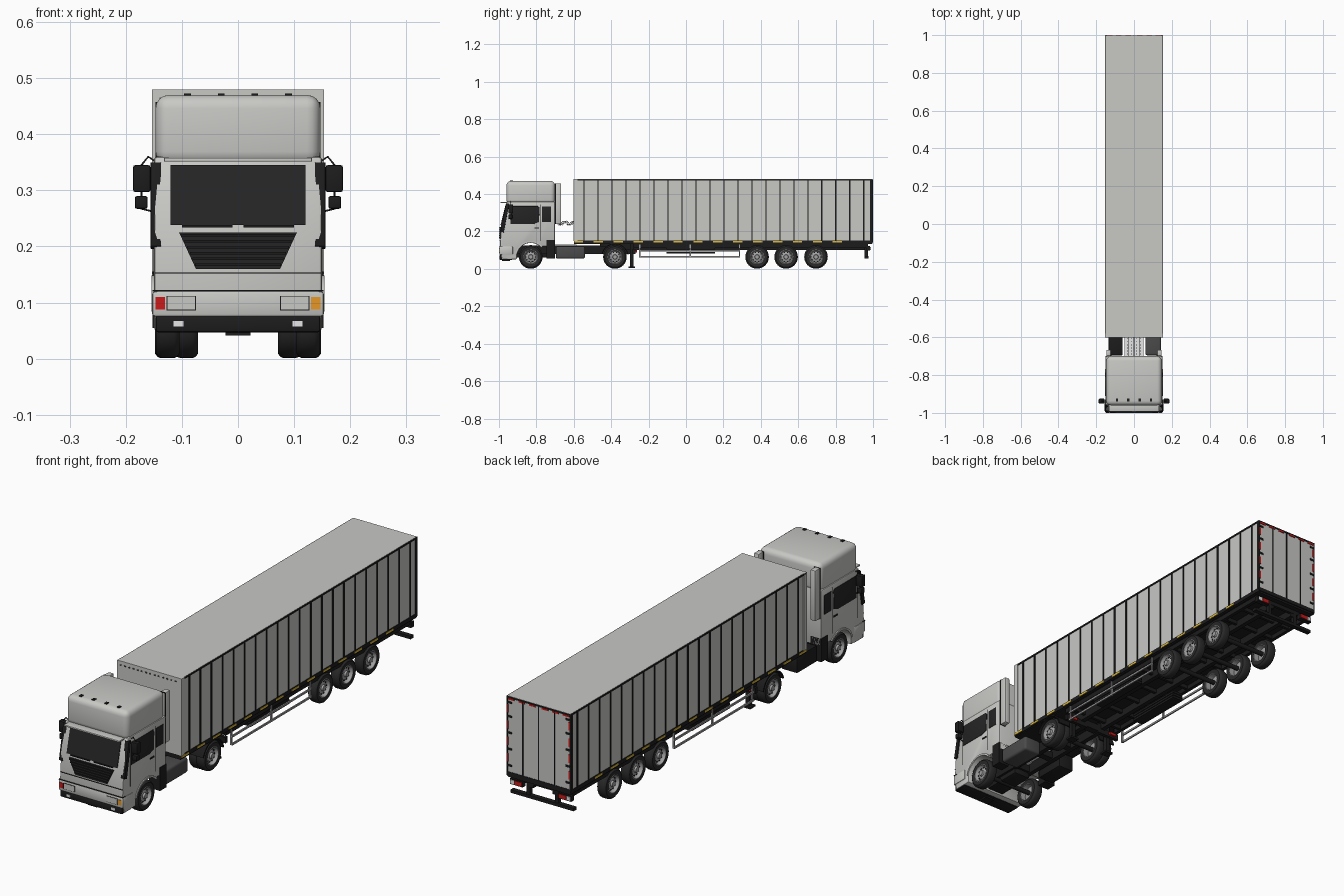
import bpy, bmesh, math
from mathutils import Vector

if "Cube" in bpy.data.objects:
    bpy.data.objects.remove(bpy.data.objects["Cube"])


def material(name, r, g, b):
    m = bpy.data.materials.new(name)
    m.use_nodes = True
    m.diffuse_color = (r, g, b, 1)
    m.node_tree.nodes["Principled BSDF"].inputs["Base Color"].default_value = (r, g, b, 1)
    return m


GREY = material("body grey", .58, .58, .56)
BLACK = material("chassis black", .012, .012, .012)
GLASS = material("dark glass", .018, .018, .019)
RUBBER = material("tyre rubber", .022, .022, .022)
TANK = material("tank grey", .07, .07, .07)
STEEL = material("wheel steel", .36, .36, .36)
WHITE = material("lamp white", .8, .8, .8)
RED = material("signal red", .6, .01, .01)
AMBER = material("signal amber", .85, .33, .02)
YELLOW = material("marker yellow", .75, .5, .04)
made = []


def finish(name, bm, mat, bevel=0, segments=2):
    bmesh.ops.recalc_face_normals(bm, faces=bm.faces)
    if bevel:
        edges = [e for e in bm.edges if e.calc_face_angle(0) > math.radians(35)]
        bmesh.ops.bevel(bm, geom=edges, offset=bevel, segments=segments,
                        profile=.5, affect='EDGES', clamp_overlap=True)
    me = bpy.data.meshes.new(name)
    bm.to_mesh(me)
    bm.free()
    me.materials.append(mat)
    ob = bpy.data.objects.new(name, me)
    bpy.context.collection.objects.link(ob)
    made.append(ob)
    return ob


def add_prism(bm, pts, axis, a, b):
    """Extrude a 2D outline along x (outline in y,z) or y (outline in x,z)."""
    at = (lambda u, v, d: (d, u, v)) if axis == 'x' else (lambda u, v, d: (u, d, v))
    face = bm.faces.new([bm.verts.new(at(u, v, a)) for u, v in pts])
    new = bmesh.ops.extrude_face_region(bm, geom=[face])['geom']
    bmesh.ops.translate(bm, vec=Vector(at(0, 0, b - a)),
                        verts=[g for g in new if isinstance(g, bmesh.types.BMVert)])


def prism(name, mat, pts, axis, a, b, both=False, bevel=0, segments=2):
    bm = bmesh.new()
    add_prism(bm, pts, axis, a, b)
    if both:
        flipped = pts if axis == 'x' else [(-u, v) for u, v in pts]
        ends = (-a, -b) if axis == 'x' else (a, b)
        add_prism(bm, flipped, axis, *ends)
    return finish(name, bm, mat, bevel, segments)


def boxes(name, mat, items, both=False, bevel=0, segments=2):
    """Join axis-aligned boxes (x0, x1, y0, y1, z0, z1) into one part."""
    bm = bmesh.new()
    for x0, x1, y0, y1, z0, z1 in items:
        outline = [(y0, z0), (y1, z0), (y1, z1), (y0, z1)]
        add_prism(bm, outline, 'x', x0, x1)
        if both:
            add_prism(bm, outline, 'x', -x0, -x1)
    return finish(name, bm, mat, bevel, segments)


def arc(y, z, r, start, end, n=12):
    angles = [math.radians(start + (end - start) * i / n) for i in range(n + 1)]
    return [(y + r * math.cos(t), z + r * math.sin(t)) for t in angles]


def tube(name, mat, pts, radius):
    cu = bpy.data.curves.new(name, 'CURVE')
    cu.dimensions = '3D'
    cu.bevel_depth = radius
    cu.bevel_resolution = 1
    sp = cu.splines.new('POLY')
    sp.points.add(len(pts) - 1)
    for p, co in zip(sp.points, pts):
        p.co = (*co, 1)
    cu.materials.append(mat)
    bpy.context.collection.objects.link(bpy.data.objects.new(name, cu))


def lathe(name, mat, profile):
    """Spin a (radius, x) profile around the x axis."""
    bm = bmesh.new()
    vs = [bm.verts.new((x, 0, r)) for r, x in profile]
    es = [bm.edges.new(p) for p in zip(vs, vs[1:])]
    bmesh.ops.spin(bm, geom=vs + es, cent=(0, 0, 0), axis=(1, 0, 0),
                   angle=math.tau, steps=32)
    bmesh.ops.remove_doubles(bm, verts=bm.verts, dist=.0001)
    return finish(name, bm, mat)


# Cab shell: lower body with wheel arch, rounded roof, arch lips
AXLE, HUB = -.83, .064
cab = [(-.958, .36), (-.988, .235), (-.995, .12), (-.985, .05)]
cab += arc(AXLE, HUB, .075, 190, 48) + [(-.70, .12), (-.70, .36)]
prism("cab_body", GREY, cab, 'x', -.15, .15, bevel=.006)
boxes("cab_roof", GREY, [(-.147, .147, -.96, -.70, .345, .47)], bevel=.024, segments=4)
lip = arc(AXLE, HUB, .084, 165, 42) + arc(AXLE, HUB, .076, 42, 165)
prism("arch_lip", GREY, lip, 'x', .14, .154, both=True)
boxes("sun_visor", GREY, [(-.132, .132, -.992, -.95, .351, .358)], bevel=.002)
boxes("roof_lamp", BLACK, [(x - .006, x + .006, -.94, -.925, .467, .473)
                           for x in (-.09, -.03, .03, .09)])
boxes("side_fairing", GREY, [(.122, .146, -.70, -.667, .24, .457)], both=True, bevel=.004)
boxes("fairing_gap", BLACK, [(.12, .1468, -.7, -.696, .24, .457)], both=True)

# Windows and grille
glass = [(-.955, .345), (-.9645, .345), (-.9905, .238), (-.98, .238)]
prism("windscreen", GLASS, glass, 'x', -.12, .12)
door_glass = [(-.938, .24), (-.94, .335), (-.79, .335), (-.783, .325),
              (-.786, .25), (-.815, .24)]
prism("door_window", GLASS, door_glass, 'x', .148, .152, both=True, bevel=.001)
boxes("rear_window", GLASS, [(.148, .152, -.77, -.722, .25, .333)], both=True, bevel=.001)
deflector = [(-.945, .35), (-.962, .35), (-.992, .2), (-.974, .195)]
prism("corner_deflector", BLACK, deflector, 'x', .137, .156, both=True, bevel=.002)
prism("grille", GLASS, [(-.105, .225), (.105, .225), (.075, .16), (-.075, .16)],
      'y', -.996, -.97)
slats = []
for i in range(6):
    z = .165 + i * .0105
    half = .074 + (z - .16) * .46
    slats.append((-half, half, -1, -.99, z, z + .0045))
boxes("grille_slat", BLACK, slats)
boxes("wiper", BLACK, [(x, x + .09, -.994, -.986, .234, .238) for x in (-.1, .01)])

# Door seams and handles, front seams
boxes("door_seam", BLACK, [(.149, .1507, y, y + .002, .15, .345) for y in (-.945, -.777)]
      + [(.149, .153, -.81, -.785, .215, .221)], both=True)
boxes("front_seam", BLACK, [(-.148, .148, -.996, -.98, .152, .154),
                            (-.152, .152, -.998, -.98, .12, .1225)])

# Bumper and front lamps
boxes("bumper", GREY, [(-.153, .153, -.998, -.925, .075, .12)], bevel=.005)
boxes("lower_bumper", BLACK, [(-.147, .147, -.996, -.93, .047, .077)], bevel=.005)
boxes("tow_block", BLACK, [(-.022, .022, -.985, -.94, .041, .05)])
boxes("headlamp_frame", BLACK, [(.075, .127, -.9995, -.99, .086, .112)], both=True)
boxes("headlamp", GREY, [(.0765, .1255, -1, -.99, .0875, .1105)], both=True)
boxes("fog_lamp", WHITE, [(.097, .115, -.998, -.99, .057, .067)], both=True)
boxes("indicator_right", RED, [(-.147, -.13, -1, -.99, .088, .11)])
boxes("indicator_left", AMBER, [(.13, .147, -1, -.99, .088, .11)])

# Mirrors on bent arms
boxes("mirror", BLACK, [(.156, .187, -.95, -.925, .297, .345),
                        (.161, .184, -.95, -.928, .267, .29)], both=True, bevel=.004)
for s in (-1, 1):
    tube("mirror_arm", BLACK, [(s * x, -.937, z) for x, z in
         ((.145, .35), (.16, .36), (.172, .345), (.172, .267), (.15, .262))], .002)

# Tractor frame and equipment
boxes("tractor_frame", BLACK, [(.03, .05, -.95, -.27, .08, .125)], both=True)
boxes("tractor_crossmember", BLACK, [(-.05, .05, y, y + .03, .085, .115)
                                     for y in (-.93, -.75, -.6, -.48, -.3)])
boxes("engine", BLACK, [(-.04, .04, -.93, -.73, .06, .12)], bevel=.006)
boxes("front_mudflap", BLACK, [(.1, .152, -.745, -.7, .055, .155)], both=True)
boxes("fuel_tank", TANK, [(.06, .143, -.695, -.54, .055, .12)], bevel=.01, segments=3)
boxes("battery_box", BLACK, [(-.135, -.06, -.695, -.56, .055, .125)], bevel=.005)
boxes("catwalk", WHITE, [(-.05, .05, -.7, -.585, .125, .13)])
boxes("catwalk_tread", TANK, [(x, x + .006, -.69 + i * .016, -.686 + i * .016, .129, .131)
                              for i in range(6) for x in (-.036, -.016, .01, .03)])
boxes("coupling_plate", BLACK, [(-.07, .07, -.46, -.3, .12, .137)])
fender = arc(-.38, HUB, .073, 165, 10) + arc(-.38, HUB, .068, 10, 165)
prism("drive_fender", BLACK, fender, 'x', .072, .15, both=True)
boxes("tractor_tail_lamp", RED, [(.09, .12, -.27, -.262, .088, .1)], both=True)
boxes("tail_bracket", BLACK, [(.03, .14, -.285, -.27, .08, .105)], both=True)
for i, x in enumerate((-.03, 0, .03)):
    tube("air_line", STEEL, [(x, -.7 + .01 * k, .245 + .012 * math.sin(k * 1.3 + i))
                             for k in range(11)], .002)

# Trailer box with ribs, rails and marker strips
boxes("trailer_box", GREY, [(-.15, .15, -.6, .997, .15, .48)])
boxes("front_edge", GREY, [(.14, .153, -.601, -.58, .15, .48)], both=True)
boxes("side_rib", BLACK, [(.149, .153, y - .0035, y + .0035, .15, .473)
                          for y in (-.545 + .0748 * i for i in range(21))], both=True)
boxes("top_rail", BLACK, [(.149, .153, -.6, .998, .472, .479)], both=True)
boxes("front_rivet", TANK, [(x, x + .008, -.602, -.599, .46, .465)
                            for x in (-.14 + .02 * i for i in range(14))])
boxes("bottom_rail", BLACK, [(.14, .152, -.6, .997, .136, .153)], both=True)
boxes("side_marker", YELLOW, [(.151, .1535, y, y + .05, .141, .149)
                              for y in (-.6 + .1065 * i for i in range(14))], both=True)

# Rear doors with seams, hinges and red outline dashes
boxes("rear_frame", BLACK, [(.147, .153, .985, .999, .15, .478)], both=True)
boxes("rear_sill", BLACK, [(-.152, .152, .985, .999, .14, .156), (-.152, .152, .985, .999, .472, .479)])
boxes("door_bar", BLACK, [(x - .002, x + .002, .99, 1, .155, .474) for x in (-.075, 0, .075)])
boxes("door_hinge", BLACK, [(.128, .152, .99, 1, z, z + .008)
                            for z in (.18, .25, .32, .39, .45)], both=True)
boxes("outline_dash", RED, [(.143, .15, .99, 1, z, z + .035)
                            for z in (.2, .27, .34, .41)]
      + [(x, x + .03, .99, 1, .466, .473) for x in (.015, .065, .115)], both=True)

# Trailer underside
boxes("trailer_floor", BLACK, [(-.148, .148, -.6, .995, .132, .151)])
boxes("trailer_beam", BLACK, [(.045, .065, -.42, .97, .1, .14)], both=True)
boxes("trailer_crossbeam", BLACK, [(-.14, .14, y, y + .012, .115, .135)
                                   for y in (-.25 + .11 * i for i in range(12))])
boxes("side_skirt", BLACK, [(.125, .14, -.28, .97, .112, .14)], both=True)
boxes("tool_rack", BLACK, [(.085, .135, -.105, .155, z, z + .009)
                           for z in (.081, .093, .105)], both=True)
boxes("landing_leg", BLACK, [(.085, .103, -.3, -.282, .012, .14),
                             (.075, .113, -.308, -.274, .005, .013)], both=True)
boxes("landing_brace", BLACK, [(-.09, .09, -.296, -.286, .09, .1)])
boxes("side_guard", STEEL, [(.143, .149, -.25, .29, z, z + .008) for z in (.06, .094)], both=True)
boxes("guard_post", STEEL, [(.138, .145, y, y + .007, .06, .13)
                            for y in (-.25, .02, .283)], both=True)

# Rear underrun bar and tail lamps
boxes("underrun_bar", BLACK, [(-.15, .15, .955, .975, .055, .068)])
boxes("underrun_leg", BLACK, [(.06, .075, .955, .972, .06, .14)], both=True)
boxes("lamp_holder", BLACK, [(.085, .145, .965, .985, .098, .122)], both=True)
boxes("tail_lamp", RED, [(.088, .122, .98, .988, .102, .118)], both=True)
boxes("reverse_lamp", WHITE, [(.125, .142, .98, .988, .102, .118)], both=True)

# Wheels: build one and share its meshes
w = .02
tyre = lathe("tyre", RUBBER, [(.038, -w), (.055, -w - .001), (.061, -w + .004), (.063, -w + .009),
                              (.063, w - .009), (.061, w - .004), (.055, w + .001), (.038, w)])
rim = lathe("rim", STEEL, [(.038, -w), (.036, -w), (.035, .004), (.018, -.002), (0, -.002),
                           (0, w), (.011, w), (.013, .012), (.021, .011), (.029, .006),
                           (.035, .014), (.036, w + .001), (.039, w)])
bm = bmesh.new()
for y, z in arc(0, 0, .0255, 0, 324, 9):
    add_prism(bm, arc(y, z, .0035, 0, 315, 7), 'x', .004, .0105)
holes = finish("rim_hole", bm, BLACK)
bpy.context.view_layer.update()
masters = [tyre, rim, holes]
spots = [(.125, AXLE), (.127, -.38), (.092, -.38)] + [(.125, y) for y in (.38, .535, .695)]
for s in (-1, 1):
    for x, y in spots:
        for m in masters:
            ob = bpy.data.objects.new("wheel_" + m.name, m.data)
            ob.location = (s * x, y, HUB)
            ob.rotation_euler.z = 0 if s > 0 else math.pi
            bpy.context.collection.objects.link(ob)
bm = bmesh.new()
for x, y in spots:
    add_prism(bm, arc(y, HUB, .01, 0, 330, 11), 'x', -.12, .12)
finish("axle", bm, BLACK)

# Smooth rounded parts, then drop the wheel masters
bpy.ops.object.select_all(action='DESELECT')
for ob in made:
    ob.select_set(True)
bpy.context.view_layer.objects.active = tyre
bpy.ops.object.shade_smooth_by_angle(angle=math.radians(32))
for m in masters:
    bpy.data.objects.remove(m)
